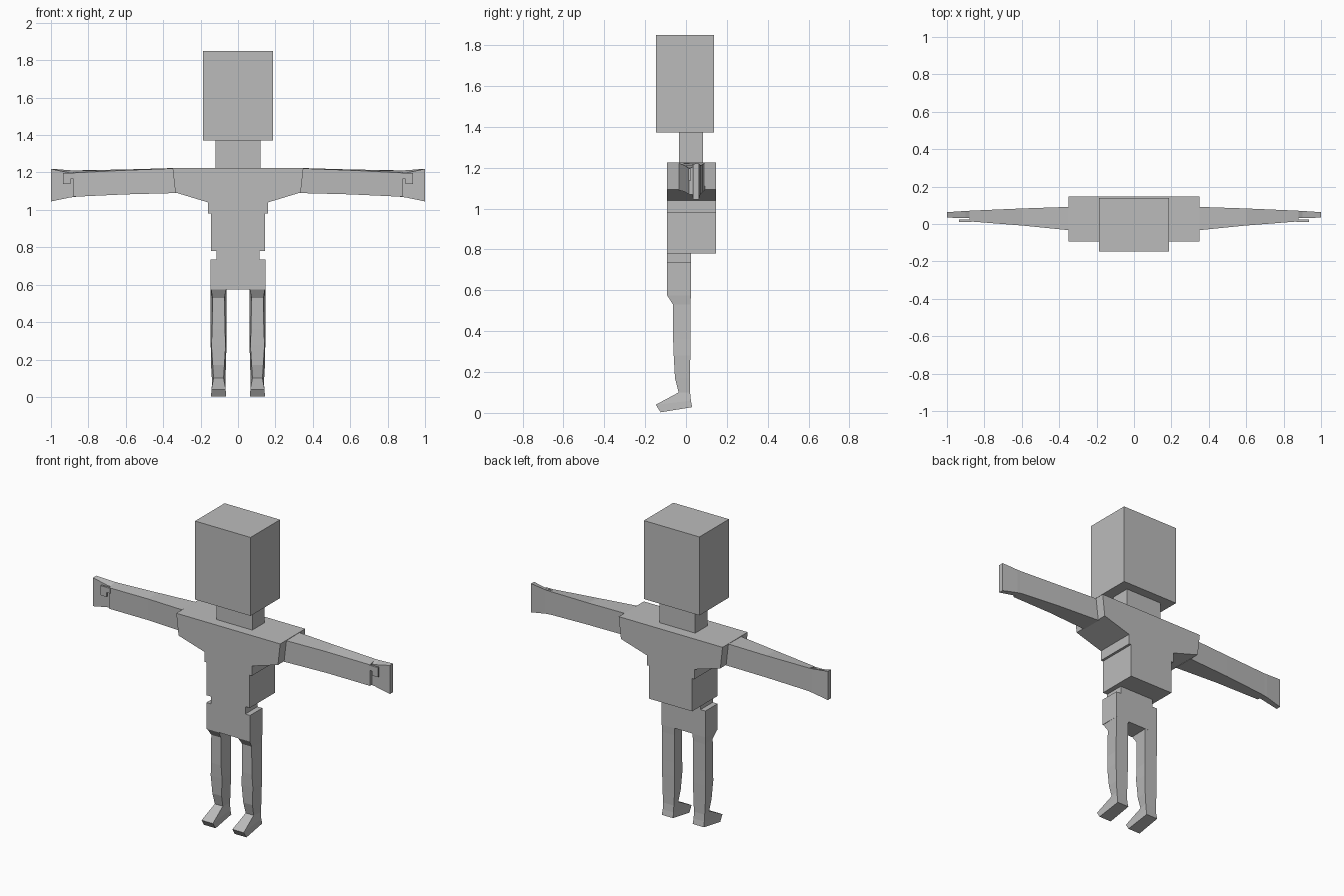
import bpy, bmesh

if "Cube" in bpy.data.objects:
    bpy.data.objects.remove(bpy.data.objects["Cube"])

grey = bpy.data.materials.new("plain grey")
grey.diffuse_color = (0.5, 0.5, 0.5, 1)
grey.use_nodes = True
grey.node_tree.nodes["Principled BSDF"].inputs["Base Color"].default_value = grey.diffuse_color


def finish(name, bm, mirror=False):
    bmesh.ops.recalc_face_normals(bm, faces=bm.faces)
    me = bpy.data.meshes.new(name)
    bm.to_mesh(me)
    bm.free()
    me.materials.append(grey)
    ob = bpy.data.objects.new(name, me)
    bpy.context.collection.objects.link(ob)
    if mirror:
        ob.modifiers.new("mirror", 'MIRROR')
    return ob


def loft(name, rings, mirror=False):
    """Skin a row of equal-length rings and cap both ends."""
    bm = bmesh.new()
    vs = [[bm.verts.new(p) for p in r] for r in rings]
    n = len(vs[0])
    for a, b in zip(vs, vs[1:]):
        for i in range(n):
            j = (i + 1) % n
            bm.faces.new((a[i], a[j], b[j], b[i]))
    bm.faces.new(vs[0])
    bm.faces.new(vs[-1])
    return finish(name, bm, mirror)


def box(name, x0, x1, y0, y1, z0, z1, mirror=False):
    ring = lambda z: [(x0, y0, z), (x1, y0, z), (x1, y1, z), (x0, y1, z)]
    return loft(name, [ring(z0), ring(z1)], mirror)


def slab(name, half, y0, y1):
    """Extrude a left-right symmetric front outline from y0 to y1."""
    outline = half + [(-x, z) for x, z in reversed(half)]
    return loft(name, [[(x, y, z) for x, z in outline] for y in (y0, y1)])


# head and neck
box("head", -.187, .187, -.146, .138, 1.372, 1.85)
box("neck", -.12, .12, -.034, .083, 1.22, 1.38)

# torso with sloping shoulders, and the thinner hips below it
slab("torso", [(.35, 1.225), (.335, 1.093), (.16, 1.04), (.16, .98),
               (.145, .98), (.145, .78)], -.094, .148)
slab("hips", [(.115, .785), (.115, .735), (.147, .735), (.147, .575)],
     -.094, .024)

# legs: front y, front z, back y, back z, front half width, back half width
leg = [(-.094, .577, .024, .577, .040, .043),
       (-.063, .53, .022, .53, .032, .042),
       (-.063, .36, .021, .36, .034, .042),
       (-.060, .28, .021, .28, .038, .042),
       (-.054, .17, .020, .17, .031, .040),
       (-.036, .10, .020, .10, .027, .036),
       (-.148, .040, .024, .060, .038, .036),
       (-.124, .003, .030, .028, .040, .038)]
cx = .104
loft("leg", [[(cx - f, yf, zf), (cx + f, yf, zf), (cx + b, yb, zb), (cx - b, yb, zb)]
             for yf, zf, yb, zb, f, b in leg], mirror=True)


# arms: x, front y, back y, front bottom z, front top z, back bottom z, back top z
def limb(name, rows):
    loft(name, [[(x, f, fb), (x, f, ft), (x, b, bt), (x, b, bb)]
                for x, f, b, fb, ft, bb, bt in rows], mirror=True)


limb("arm", [(.33, -.035, .092, 1.09, 1.222, 1.09, 1.224),
             (.60, -.008, .083, 1.083, 1.212, 1.083, 1.216),
             (.88, .014, .071, 1.07, 1.198, 1.07, 1.211)])
limb("hand", [(.86, .032, .071, 1.071, 1.198, 1.071, 1.211),
              (.90, .032, .070, 1.066, 1.198, 1.066, 1.212),
              (1.0, .034, .063, 1.045, 1.219, 1.045, 1.22)])

# hooked thumb in front of each hand
box("thumb", .87, .935, .012, .024, 1.165, 1.196, mirror=True)
box("thumb_tip", .895, .935, .012, .024, 1.138, 1.165, mirror=True)
